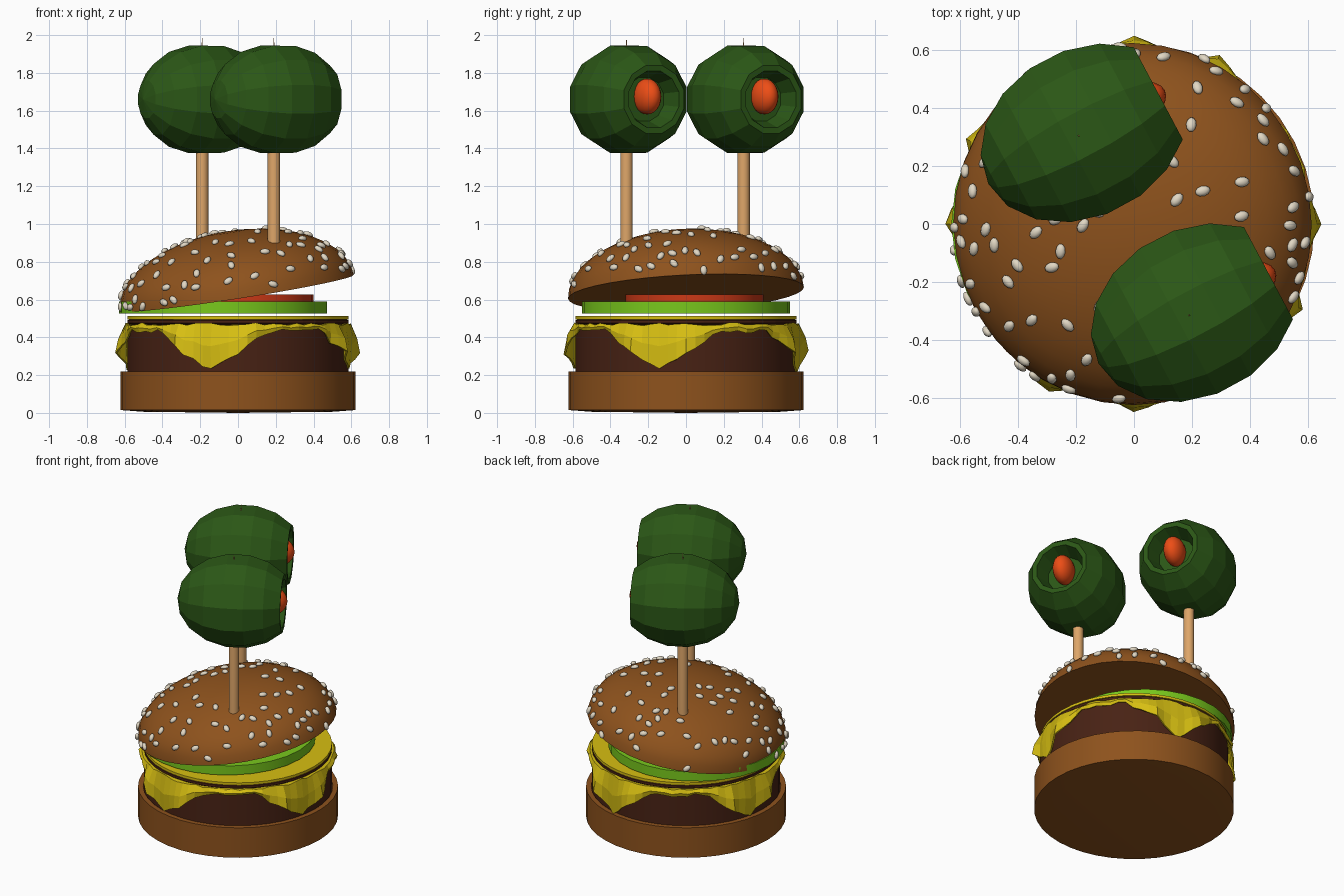
import bpy, bmesh, math, random
from math import sin, cos, pi, radians
from mathutils import Matrix, Vector

if "Cube" in bpy.data.objects:
    bpy.data.objects.remove(bpy.data.objects["Cube"])

random.seed(7)


def material(name, rgb):
    m = bpy.data.materials.new(name)
    m.diffuse_color = (*rgb, 1)
    m.use_nodes = True
    m.node_tree.nodes["Principled BSDF"].inputs["Base Color"].default_value = m.diffuse_color
    return m


BUN = material("bun", (0.27, 0.085, 0.012))
MEAT = material("meat", (0.065, 0.016, 0.007))
CHEESE = material("cheese", (0.68, 0.52, 0.006))
GREEN = material("pickle", (0.19, 0.58, 0.012))
TOMATO = material("tomato", (0.60, 0.04, 0.008))
OLIVE = material("olive", (0.024, 0.095, 0.008))
PIMENTO = material("pimento", (0.85, 0.075, 0.008))
WOOD = material("wood", (0.73, 0.38, 0.14))
SEED = material("seed", (0.75, 0.68, 0.55))


def finish(name, bm, mat, smooth=None):
    bmesh.ops.recalc_face_normals(bm, faces=bm.faces)
    me = bpy.data.meshes.new(name)
    bm.to_mesh(me)
    bm.free()
    me.materials.append(mat)
    if smooth:
        me.shade_smooth()
        me.set_sharp_from_angle(angle=radians(smooth))
    ob = bpy.data.objects.new(name, me)
    bpy.context.collection.objects.link(ob)
    return ob


def skin(rings, closed_ends=True):
    """Bridge a list of equal-length rings of points; a single point makes a pole."""
    bm = bmesh.new()
    vs = [[bm.verts.new(p) for p in ring] for ring in rings]
    for a, b in zip(vs, vs[1:]):
        n = max(len(a), len(b))
        for i in range(n):
            j = (i + 1) % n
            quad = [a[i % len(a)], a[j % len(a)], b[j % len(b)], b[i % len(b)]]
            bm.faces.new(list(dict.fromkeys(quad)))
    return bm


def lathe(name, profile, mat, segs=40, smooth=None, phase=0.0):
    rings = []
    for r, z in profile:
        n = segs if r > 0 else 1
        rings.append([(r * cos(2 * pi * i / segs + phase),
                       r * sin(2 * pi * i / segs + phase), z) for i in range(n)])
    return finish(name, skin(rings), mat, smooth)


def disc(name, r, z0, z1, mat, segs=40, x=0, y=0):
    ob = lathe(name, [(0, z0), (r, z0), (r, z1), (0, z1)], mat, segs, 30)
    ob.location = (x, y, 0)
    return ob


# bottom bun: shallow cup with a thin rim
lathe("bottom_bun", [(0, 0), (0.5, 0.006), (0.622, 0.015), (0.622, 0.22),
                     (0.59, 0.22), (0.585, 0.14), (0, 0.14)], BUN, 40, 30)

# patties and fillings
disc("patty", 0.585, 0.13, 0.455, MEAT)
lathe("upper_patty", [(0, 0.465), (0.57, 0.465), (0.585, 0.475), (0.585, 0.49),
                      (0.57, 0.497), (0, 0.497)], MEAT, 40)
disc("cheese_slice", 0.585, 0.495, 0.512, CHEESE)
disc("pickle_slice", 0.55, 0.527, 0.59, GREEN, 28, x=-0.08)
disc("tomato_slice", 0.365, 0.59, 0.627, TOMATO, 28, x=0.035, y=0.045)

# melted cheese: disc whose four corners droop, with flared folds beside each tip
SEGS = 80
rings = [[(0, 0, 0.461)], [], [], [], []]
for i in range(SEGS):
    t = 2 * pi * i / SEGS
    d = (math.degrees(t) + 14 + 45) % 90 - 45            # degrees from nearest corner
    droop = max(0.0, 1 - abs(d) / 30)
    low = 0.435 - 0.215 * droop + random.uniform(-0.012, 0.012)
    flare = 0.045 * math.exp(-((abs(d) - 14) / 5) ** 2)
    ruffle = random.uniform(-0.006, 0.010)
    top = 0.462 + random.uniform(-0.004, 0.012)
    for k, (r, z) in enumerate([(0.56, 0.462), (0.595, top),
                                (0.607 + ruffle + flare * 0.5, (top + low) / 2),
                                (0.600 + ruffle + flare, low)]):
        rings[k + 1].append((r * cos(t), r * sin(t), z))
melt = finish("melted_cheese", skin(rings), CHEESE)
mod = melt.modifiers.new("thickness", 'SOLIDIFY')
mod.thickness = 0.01
mod.offset = 0

# top bun: tilted half ellipsoid
R, H = 0.625, 0.33
normal = Vector((-0.155, -0.05, 1)).normalized()
tilt = Matrix.Translation((-0.005, 0, 0.635)) @ \
    Vector((0, 0, 1)).rotation_difference(normal).to_matrix().to_4x4()
dome = [(0, 0)] + [(R * cos(a), H * sin(a)) for a in
                   [k * pi / 20 for k in range(10)]] + [(0, H)]
bun = lathe("top_bun", dome, BUN, 36, 35)
bun.matrix_world = tilt

# sesame seeds scattered over the top bun
bm = bmesh.new()
spots = []
while len(spots) < 105:
    a, u = random.uniform(0, 2 * pi), random.uniform(0.06, 0.99)
    s = math.sqrt(1 - u * u)
    p = Vector((R * s * cos(a), R * s * sin(a), H * u))
    if all((p - q).length > 0.06 for q in spots):
        spots.append(p)
        n = Vector((p.x / R**2, p.y / R**2, p.z / H**2)).normalized()
        turn = n.to_track_quat('Z', 'Y').to_matrix().to_4x4()
        m = tilt @ Matrix.Translation(p + n * 0.004) @ turn @ \
            Matrix.Rotation(random.uniform(0, pi), 4, 'Z') @ \
            Matrix.Diagonal((0.027, 0.018, 0.014, 1))
        bmesh.ops.create_uvsphere(bm, u_segments=10, v_segments=6, radius=1, matrix=m)
finish("sesame_seeds", bm, SEED, 60)

# olives on sticks, both facing the same way
YAW = radians(28)
A, RAD, SHIFT = 0.373, 0.298, 0.019
body = [(0, SHIFT - A)]
for k in range(1, 8):
    a = -pi / 2 + k * (pi / 2 + math.asin(0.78)) / 7
    body.append((RAD * cos(a), SHIFT + A * sin(a)))
body += [(0.155, 0.308), (0.12, 0.2), (0, 0.2)]          # hole in the cut end

for side, x, y in (("back", -0.19, 0.305), ("front", 0.19, -0.315)):
    olive = lathe(side + "_olive", body, OLIVE, 12, phase=pi / 12)
    olive.location = (x, y, 1.66)
    olive.rotation_euler = (0, pi / 2, YAW)

    bm = bmesh.new()
    m = Matrix.Translation((x + 0.235 * cos(YAW), y + 0.235 * sin(YAW), 1.675)) @ \
        Matrix.Rotation(YAW, 4, 'Z') @ Matrix.Diagonal((0.1, 0.065, 0.095, 1))
    bmesh.ops.create_uvsphere(bm, u_segments=20, v_segments=12, radius=1, matrix=m)
    finish(side + "_pimento", bm, PIMENTO, 60)

    stick = lathe(side + "_stick", [(0, 0.75), (0.033, 0.75), (0.033, 1.6),
                                    (0.003, 1.94), (0, 2.0)], WOOD, 16, 40)
    stick.location = (x, y, 0)
